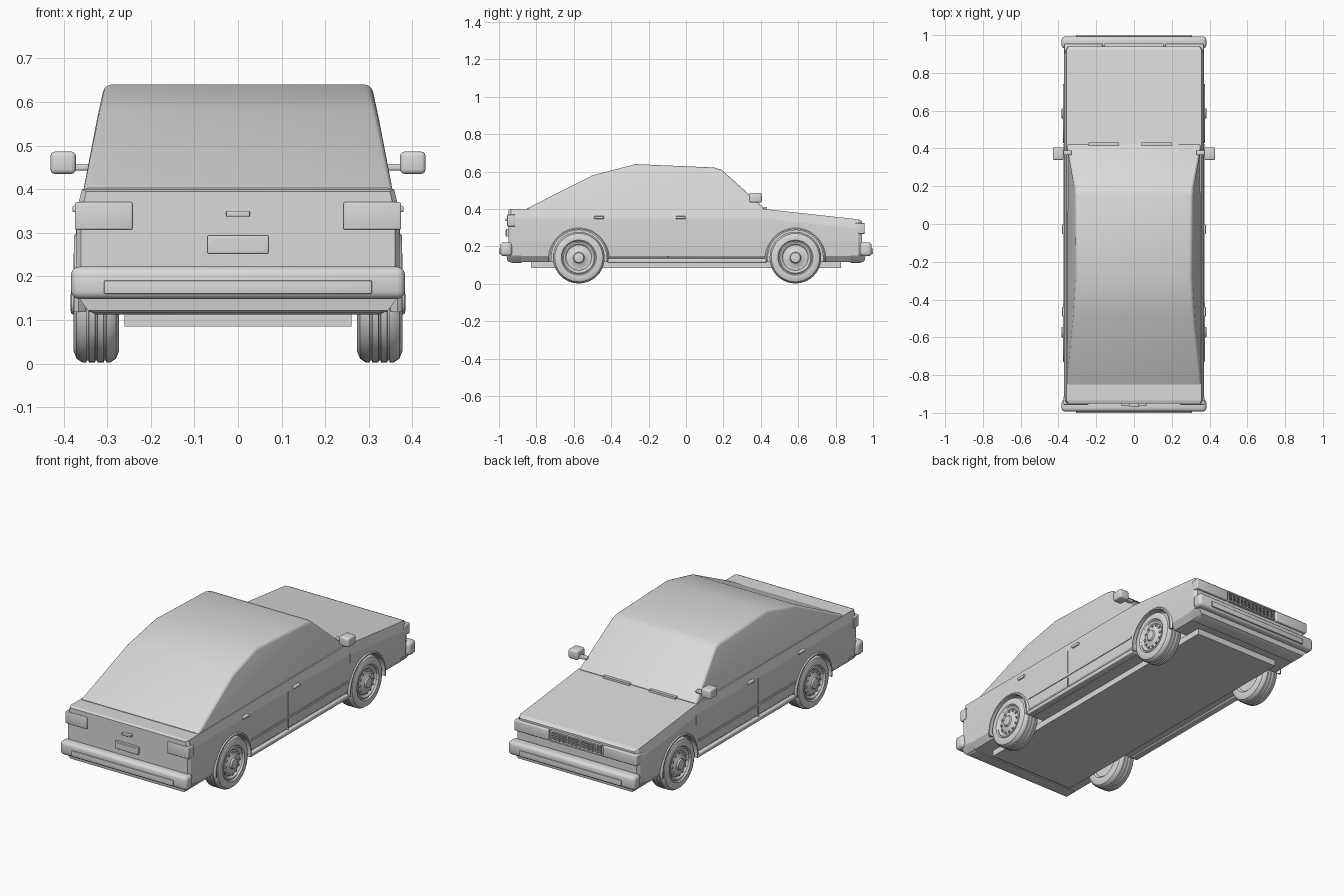
import bpy, bmesh, math
from mathutils import Matrix, Vector

cube = bpy.data.objects.get("Cube")
if cube:
    bpy.data.objects.remove(cube, do_unlink=True)

grey = bpy.data.materials.new("plain grey")
grey.use_nodes = True
grey.diffuse_color = (0.7, 0.7, 0.7, 1)
grey.node_tree.nodes["Principled BSDF"].inputs["Base Color"].default_value = (0.7, 0.7, 0.7, 1)


def finish(bm, name, mirror=False, smooth=30):
    bmesh.ops.recalc_face_normals(bm, faces=bm.faces)
    mesh = bpy.data.meshes.new(name)
    bm.to_mesh(mesh)
    bm.free()
    mesh.materials.append(grey)
    ob = bpy.data.objects.new(name, mesh)
    bpy.context.collection.objects.link(ob)
    bpy.ops.object.select_all(action='DESELECT')
    ob.select_set(True)
    bpy.context.view_layer.objects.active = ob
    if smooth:
        bpy.ops.object.shade_smooth_by_angle(angle=math.radians(smooth))
    if mirror:
        ob.modifiers.new("Mirror", 'MIRROR')
    return ob


def add_box(bm, xs, ys, zs):
    centre = [(a + b) / 2 for a, b in (xs, ys, zs)]
    size = [b - a for a, b in (xs, ys, zs)]
    m = Matrix.Translation(centre) @ Matrix.Diagonal((*size, 1))
    bmesh.ops.create_cube(bm, size=1, matrix=m)


def box(name, xs, ys, zs, bevel=0.0, mirror=False):
    bm = bmesh.new()
    add_box(bm, xs, ys, zs)
    if bevel:
        bmesh.ops.bevel(bm, geom=bm.edges[:], offset=bevel, segments=3,
                        profile=0.5, affect='EDGES')
    return finish(bm, name, mirror)


def loft(bm, rings, closed=True, caps=True):
    loops = [[bm.verts.new(p) for p in ring] for ring in rings]
    n = len(loops[0])
    for a, b in zip(loops, loops[1:]):
        for i in range(n if closed else n - 1):
            j = (i + 1) % n
            bm.faces.new((a[i], a[j], b[j], b[i]))
    if caps:
        bm.faces.new(loops[0])
        bm.faces.new(loops[-1])
    return loops


def rod(bm, x0, x1, y, z, r, sides):
    m = Matrix.Translation(((x0 + x1) / 2, y, z)) @ Matrix.Rotation(math.pi / 2, 4, 'Y')
    bmesh.ops.create_cone(bm, cap_ends=True, segments=sides, radius1=r, radius2=r,
                          depth=x1 - x0, matrix=m)


AXLES = {"tail": -0.573, "nose": 0.585}
AXLE_Z = 0.14

# Lower body, lofted from tail to nose
def section(y, w, top):
    half = [(w - 0.03, 0.118), (w - 0.005, 0.15), (w, 0.22),
            (w, top - 0.05), (w - 0.012, top)]
    return [(x, y, z) for x, z in half] + [(-x, y, z) for x, z in reversed(half)]


bm = bmesh.new()
loft(bm, [section(*s) for s in ((-0.95, 0.36, 0.395), (-0.935, 0.37, 0.40),
                                (0.42, 0.37, 0.40), (0.92, 0.37, 0.345),
                                (0.94, 0.358, 0.335))])
body = finish(bm, "lower_body", smooth=0)

# Wheel wells cut from the body
bm = bmesh.new()
for y in AXLES.values():
    for x0, x1 in ((0.24, 0.5), (-0.5, -0.24)):
        rod(bm, x0, x1, y, AXLE_Z, 0.15, 48)
cutter = finish(bm, "wheel_well_cutter", smooth=0)
cutter.hide_render = True
cut = body.modifiers.new("Wells", 'BOOLEAN')
cut.object = cutter
cut.solver = 'EXACT'
bpy.context.view_layer.objects.active = body
bpy.ops.object.modifier_apply(modifier=cut.name)
bpy.data.objects.remove(cutter, do_unlink=True)

# Cabin with inward-leaning sides and rounded roof edges
profile = [(-0.85, 0.36), (-0.85, 0.403), (-0.5, 0.58), (-0.27, 0.64),
           (0.15, 0.622), (0.19, 0.61), (0.42, 0.403), (0.42, 0.36)]
bm = bmesh.new()
rings = [[(s * min(0.357, 0.36 - 0.225 * (z - 0.4)), y, z) for y, z in profile]
         for s in (-1, 1)]
loops = loft(bm, rings)
rim = [bm.edges.get((lp[i], lp[i + 1])) for lp in loops for i in range(1, 6)]
bmesh.ops.bevel(bm, geom=rim, offset=0.016, segments=3, profile=0.5, affect='EDGES')
finish(bm, "cabin", smooth=25)

# Underbody
box("floor_plate", (-0.26, 0.26), (-0.83, 0.83), (0.085, 0.12))
box("sills", (0.33, 0.372), (-0.42, 0.43), (0.112, 0.135), 0.006, True)

# Bumpers, their rub strips and lower aprons
for end, s in (("tail", -1), ("nose", 1)):
    def span(a, b):
        return tuple(sorted((s * a, s * b)))
    box(end + "_bumper", (-0.383, 0.383), span(0.93, 0.993), (0.148, 0.222), 0.018)
    box(end + "_rub_strip", (-0.307, 0.307), span(0.98, 1.0), (0.16, 0.19), 0.002)
    bm = bmesh.new()
    loft(bm, [[(sx * w, s * y, z) for sx, y in ((-1, 0.88), (1, 0.88), (1, d), (-1, d))]
              for w, d, z in ((0.325, 0.93, 0.112), (0.345, 0.955, 0.122), (0.368, 0.96, 0.155))])
    finish(bm, end + "_apron")

# Tail details
box("tail_lights", (0.242, 0.374), (-0.957, -0.913), (0.307, 0.37), 0.004, True)
box("tail_plate", (-0.07, 0.07), (-0.962, -0.945), (0.252, 0.294), 0.003)
box("plate_recess_lines", (-0.062, 0.062), (-0.964, -0.95), (0.259, 0.287))
box("boot_handle", (-0.027, 0.027), (-0.966, -0.945), (0.337, 0.35), 0.003)

# Nose details
box("headlights", (0.165, 0.37), (0.905, 0.955), (0.267, 0.325), 0.005, True)
bm = bmesh.new()
for z in (0.267, 0.318):
    add_box(bm, (-0.155, 0.155), (0.93, 0.955), (z, z + 0.007))
for i in range(4):
    z = 0.278 + 0.01 * i
    add_box(bm, (-0.15, 0.15), (0.93, 0.948), (z, z + 0.004))
for i in range(-6, 7):
    x = 0.025 * i
    add_box(bm, (x - 0.002, x + 0.002), (0.93, 0.95), (0.267, 0.325))
finish(bm, "grille", smooth=0)
bm = bmesh.new()
for x in (-0.16, 0.12):
    add_box(bm, (x - 0.08, x + 0.08), (0.415, 0.432), (0.396, 0.41))
finish(bm, "wipers", smooth=0)

# Door mirrors, handles and seams
box("door_mirrors", (0.372, 0.43), (0.338, 0.405), (0.435, 0.486), 0.01, True)
box("mirror_stems", (0.33, 0.385), (0.365, 0.39), (0.443, 0.458), 0.004, True)
for name, y in (("rear_door_handles", -0.465), ("front_door_handles", -0.028)):
    box(name, (0.36, 0.38), (y - 0.026, y + 0.026), (0.347, 0.362), 0.004, True)
bm = bmesh.new()
for y in (-0.095, 0.44):
    add_box(bm, (0.36, 0.3715), (y - 0.002, y + 0.002), (0.3 if y > 0 else 0.14, 0.35))
add_box(bm, (0.36, 0.3725), (-0.41, 0.42), (0.2, 0.212))
finish(bm, "door_seams", True, 0)

# Wheel arch lips
for end, y in AXLES.items():
    bm = bmesh.new()
    rings = []
    for i in range(33):
        a = math.radians(-8 + 196 * i / 32)
        rings.append([(x, y + r * math.cos(a), AXLE_Z + r * math.sin(a))
                      for x, r in ((0.35, 0.147), (0.376, 0.147), (0.376, 0.154), (0.366, 0.162))])
    loft(bm, rings)
    finish(bm, end + "_arch_lips", True)

# Wheels: tread with grooves, sidewall, dished rim and hub, turned about the axle
tyre = [(0.29, 0), (0.285, 0.08), (0.275, 0.09), (0.273, 0.112), (0.28, 0.129), (0.292, 0.137)]
for x in (0.305, 0.325, 0.345):
    tyre += [(x - 0.003, 0.138), (x - 0.002, 0.133), (x + 0.002, 0.133), (x + 0.003, 0.138)]
tyre += [(0.358, 0.137), (0.37, 0.129), (0.377, 0.112), (0.375, 0.094), (0.368, 0.088),
         (0.372, 0.082), (0.37, 0.075), (0.362, 0.068), (0.366, 0.045),
         (0.374, 0.03), (0.382, 0.026), (0.384, 0.018), (0.384, 0)]
for end, y in AXLES.items():
    bm = bmesh.new()
    verts = [bm.verts.new((x, r, 0)) for x, r in tyre]
    edges = [bm.edges.new(p) for p in zip(verts, verts[1:])]
    bmesh.ops.spin(bm, geom=verts + edges, cent=(0, 0, 0), axis=(1, 0, 0),
                   angle=math.tau, steps=40)
    bmesh.ops.remove_doubles(bm, verts=bm.verts[:], dist=0.0002)
    bmesh.ops.translate(bm, verts=bm.verts[:], vec=Vector((0, y, AXLE_Z)))
    for i in range(12):
        a = math.tau * i / 12
        rod(bm, 0.355, 0.37, y + 0.06 * math.cos(a), AXLE_Z + 0.06 * math.sin(a), 0.006, 8)
    finish(bm, end + "_wheels", True)
